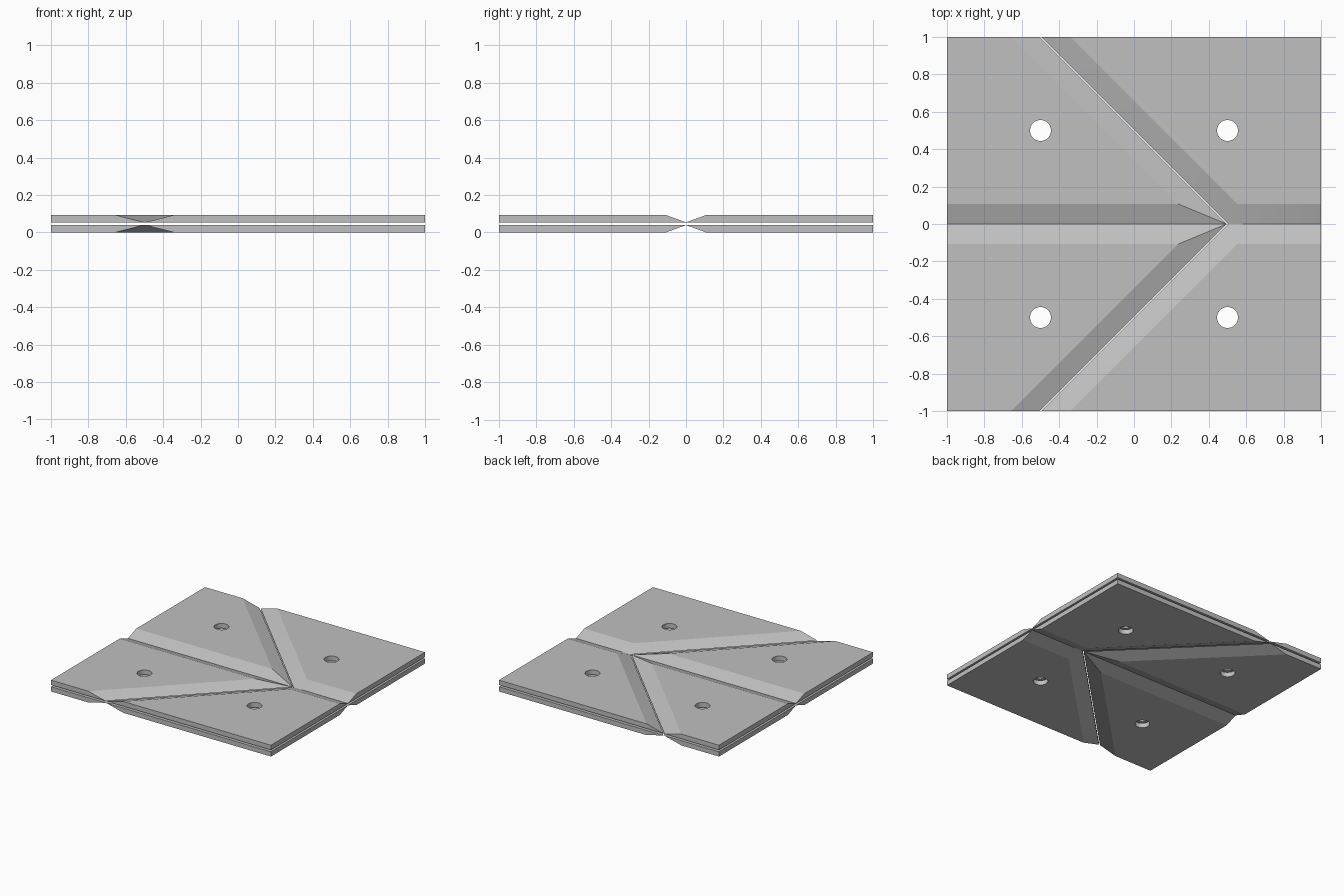
import bpy, bmesh, math
from mathutils import Vector

if "Cube" in bpy.data.objects:
    bpy.data.objects.remove(bpy.data.objects["Cube"])

THICK = 0.039      # plate thickness
TOTAL = 0.093      # height of the two-layer stack
BEVEL = 0.108      # width of the chamfer beside each crease
GAP = 0.005        # half the slit along the slanted creases (along x)
HOLE = 0.056

grey = bpy.data.materials.new("plate_grey")
grey.use_nodes = True
color = (0.53, 0.53, 0.53, 1)
grey.diffuse_color = color
grey.node_tree.nodes["Principled BSDF"].inputs["Base Color"].default_value = color


def outline(side, inset):
    """Back-half plate outline; side is +1 right of the slanted crease, -1 left."""
    shift = 0.5 + side * (GAP + inset * math.sqrt(2))
    return [(shift - inset, inset), (side, inset), (side, 1), (shift - 1, 1)]


def new_object(name, bm):
    bmesh.ops.recalc_face_normals(bm, faces=bm.faces)
    mesh = bpy.data.meshes.new(name)
    bm.to_mesh(mesh)
    bm.free()
    obj = bpy.data.objects.new(name, mesh)
    bpy.context.collection.objects.link(obj)
    return obj


def make_plate(name, side, mirror, upper):
    # Full outline on the inner face, chamfered outline on the outer face
    bm = bmesh.new()
    rings = []
    for inset, depth in ((0, THICK), (BEVEL, 0)):
        z = TOTAL - depth if upper else depth
        rings.append([bm.verts.new((x, y * mirror, z)) for x, y in outline(side, inset)])
    inner, outer = rings
    bm.faces.new(inner)
    bm.faces.new(outer)
    for i in range(4):
        j = (i + 1) % 4
        bm.faces.new((inner[i], inner[j], outer[j], outer[i]))
    plate = new_object(name, bm)
    plate.data.materials.append(grey)

    # Round bolt hole
    bm = bmesh.new()
    bmesh.ops.create_cone(bm, cap_ends=True, segments=32, radius1=HOLE, radius2=HOLE, depth=1)
    bmesh.ops.translate(bm, verts=bm.verts, vec=Vector((side * 0.5, mirror * 0.5, 0)))
    cutter = new_object("hole_cutter", bm)
    cutter.hide_render = True
    cut = plate.modifiers.new("hole", 'BOOLEAN')
    cut.operation = 'DIFFERENCE'
    cut.solver = 'EXACT'
    cut.object = cutter
    bpy.ops.object.select_all(action='DESELECT')
    plate.select_set(True)
    bpy.context.view_layer.objects.active = plate
    bpy.ops.object.modifier_apply(modifier=cut.name)
    bpy.data.objects.remove(cutter)
    bpy.ops.object.shade_smooth_by_angle(angle=math.radians(15))


# Four plates in each of the two layers, folded outward at the creases
for upper in (True, False):
    for side in (1, -1):
        for mirror in (1, -1):
            name = "_".join(("upper" if upper else "lower",
                             "back" if mirror > 0 else "front",
                             "left" if side > 0 else "right", "plate"))
            make_plate(name, side, mirror, upper)
